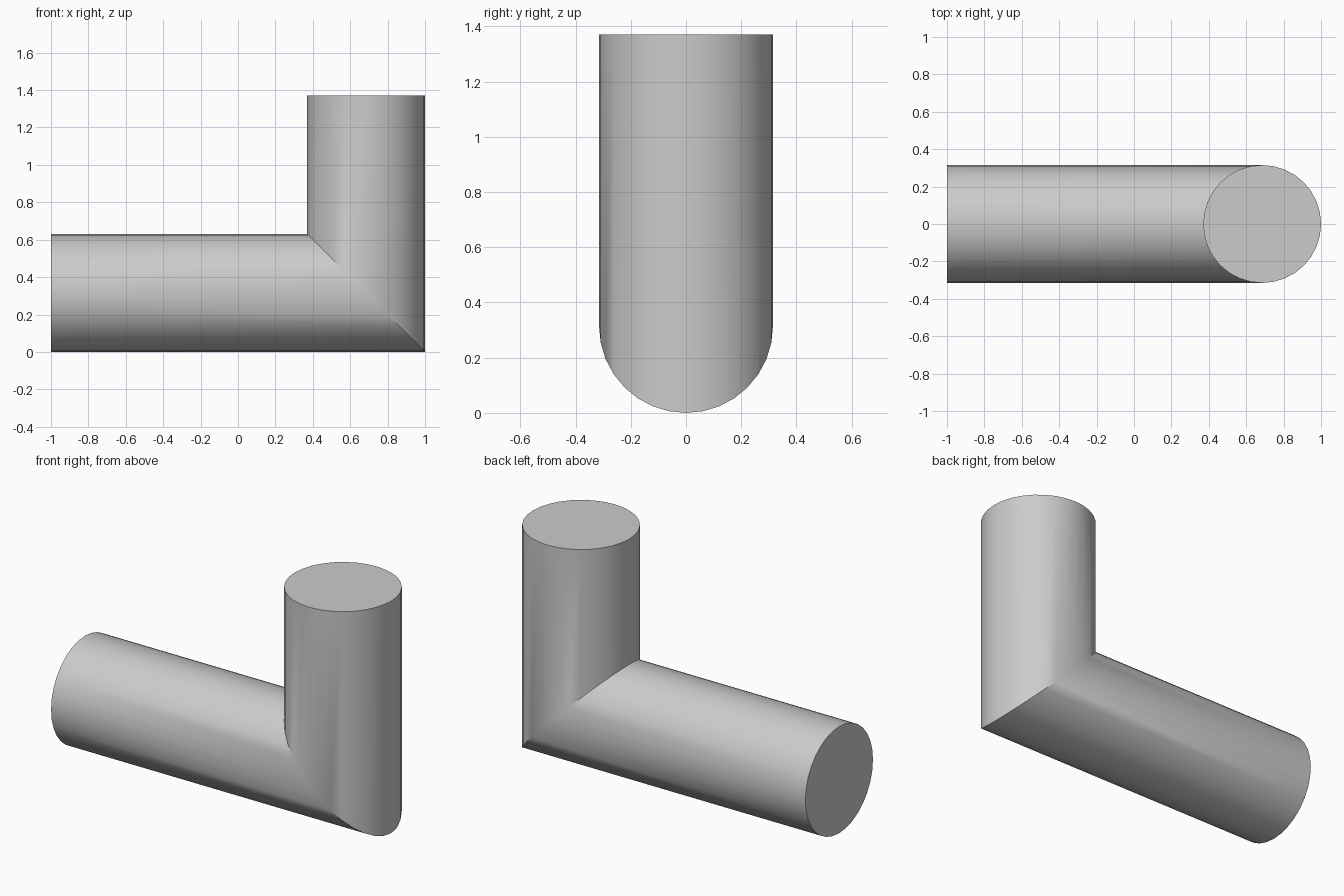
import bpy, bmesh, math

cube = bpy.data.objects.get("Cube")
if cube:
    bpy.data.objects.remove(cube, do_unlink=True)

R, SIDES = 0.315, 32
BEND_X, BEND_Z, TOP = 1 - R, R, 1.37

grey = bpy.data.materials.new("plain grey")
grey.use_nodes = True
colour = (0.6, 0.6, 0.6, 1)
grey.diffuse_color = colour
grey.node_tree.nodes["Principled BSDF"].inputs["Base Color"].default_value = colour

# Rings at the open left end, the mitred corner and the top end
bm = bmesh.new()
left, mitre, top = [], [], []
for i in range(SIDES):
    a = math.tau * i / SIDES
    y, u = R * math.cos(a), R * math.sin(a)
    left.append(bm.verts.new((-1, y, BEND_Z + u)))
    mitre.append(bm.verts.new((BEND_X - u, y, BEND_Z + u)))
    top.append(bm.verts.new((BEND_X - u, y, TOP)))

# Walls of both arms, then the flat end caps
for a, b in ((left, mitre), (mitre, top)):
    for i in range(SIDES):
        j = (i + 1) % SIDES
        bm.faces.new((a[i], a[j], b[j], b[i]))
bm.faces.new(left)
bm.faces.new(top)
bmesh.ops.recalc_face_normals(bm, faces=bm.faces)

mesh = bpy.data.meshes.new("elbow_pipe")
bm.to_mesh(mesh)
bm.free()
mesh.materials.append(grey)
pipe = bpy.data.objects.new("elbow_pipe", mesh)
bpy.context.collection.objects.link(pipe)
bpy.context.view_layer.objects.active = pipe
pipe.select_set(True)
bpy.ops.object.shade_smooth_by_angle(angle=math.radians(30))
